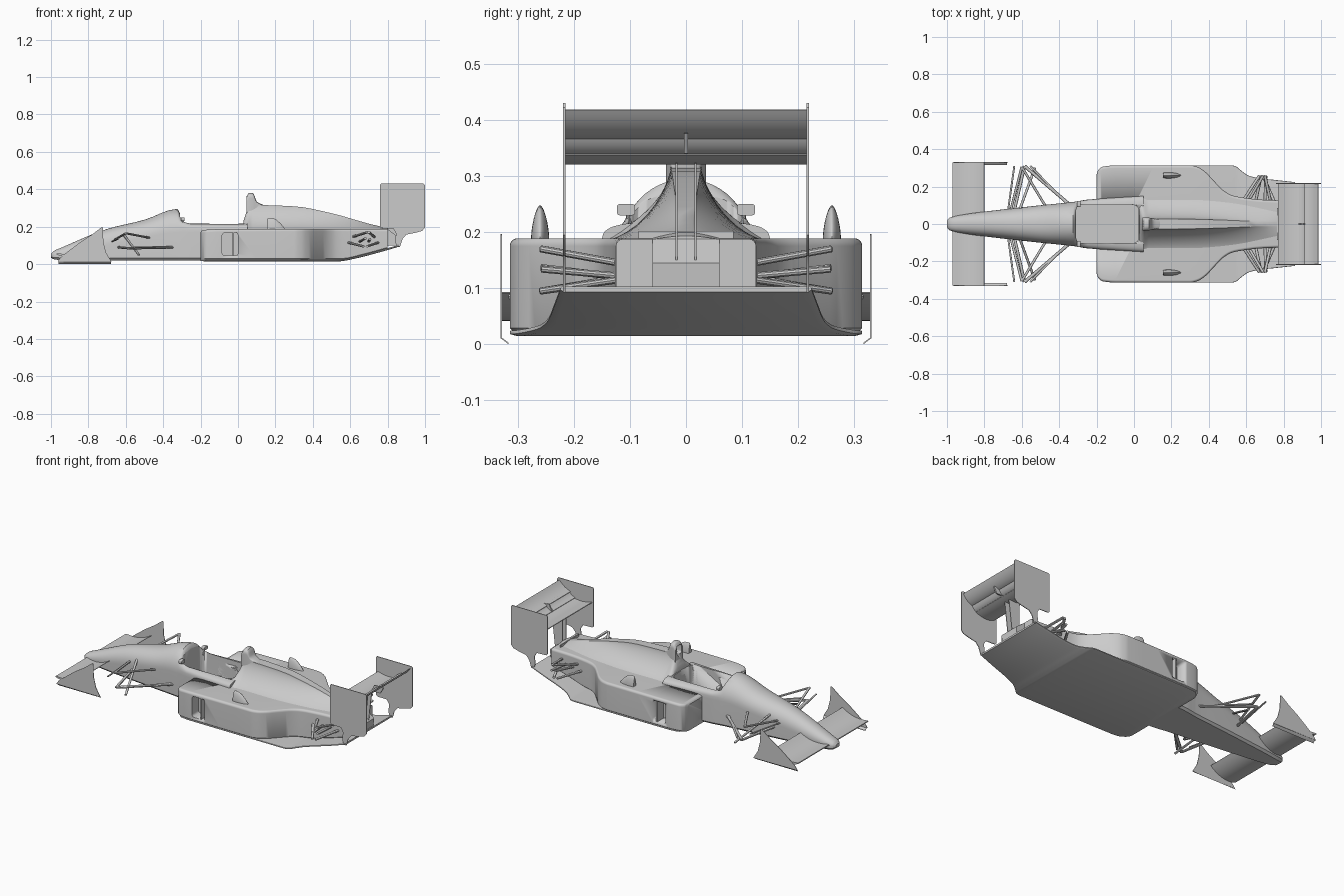
import bpy, bmesh, math
from mathutils import Vector

if "Cube" in bpy.data.objects:
    bpy.data.objects.remove(bpy.data.objects["Cube"])


def finish(name, bm, angle=35):
    bmesh.ops.remove_doubles(bm, verts=bm.verts, dist=1e-5)
    bmesh.ops.recalc_face_normals(bm, faces=bm.faces)
    me = bpy.data.meshes.new(name)
    bm.to_mesh(me)
    bm.free()
    ob = bpy.data.objects.new(name, me)
    bpy.context.collection.objects.link(ob)
    bpy.ops.object.select_all(action='DESELECT')
    ob.select_set(True)
    bpy.context.view_layer.objects.active = ob
    bpy.ops.object.shade_smooth_by_angle(angle=math.radians(angle))
    return ob


def prism(name, pts, vec):
    """Polygon of 3D points pushed along a vector."""
    bm = bmesh.new()
    a = [bm.verts.new(p) for p in pts]
    b = [bm.verts.new(Vector(p) + Vector(vec)) for p in pts]
    n = len(pts)
    bm.faces.new(a)
    bm.faces.new(b)
    for i in range(n):
        bm.faces.new((a[i], a[(i + 1) % n], b[(i + 1) % n], b[i]))
    return finish(name, bm)


def densify(rows, n):
    """Monotone cubic interpolation of table rows along x (first column)."""
    sec = [[(q - p) / (b[0] - a[0]) for p, q in zip(a, b)] for a, b in zip(rows, rows[1:])]
    sl = [sec[0]]
    for s, t in zip(sec, sec[1:]):
        sl.append([2 * p * q / (p + q) if p * q > 0 else 0 for p, q in zip(s, t)])
    sl.append(sec[-1])
    out = []
    for k, (a, b) in enumerate(zip(rows, rows[1:])):
        h = b[0] - a[0]
        for i in range(n):
            t = i / n
            r = [p * (1 + 2 * t) * (1 - t) ** 2 + h * m * t * (1 - t) ** 2
                 + q * t * t * (3 - 2 * t) + h * w * t * t * (t - 1)
                 for p, q, m, w in zip(a, b, sl[k], sl[k + 1])]
            r[0] = a[0] + h * t
            out.append(r)
    return out + [list(rows[-1])]


def loft(name, rows, n=4, y0=0):
    """Rows: x, half width, bottom z, shoulder z, top z, top curve power, top half width."""
    bm = bmesh.new()
    rings = []
    for x, w, zb, zs, zt, e, wt in densify(rows, n):
        c, d = min(.012, w * .4), min(.012, (zs - zb) / 2)
        half = [(w - c, zb), (w, zb + d)]
        for i in range(13):
            t = i / 12 * math.pi / 2
            half.append((wt + (w - wt) * max(0, math.cos(t)) ** e, zs + (zt - zs) * math.sin(t) ** e))
        full = half + [(-y, z) for y, z in reversed(half)]
        rings.append([bm.verts.new((x, y + y0, z)) for y, z in full])
    m = len(rings[0])
    for a, b in zip(rings, rings[1:]):
        for i in range(m):
            bm.faces.new((a[i], a[(i + 1) % m], b[(i + 1) % m], b[i]))
    bm.faces.new(rings[0])
    bm.faces.new(rings[-1])
    return finish(name, bm)


def rod(name, p, q, r=.006, flat=.6):
    p, q = Vector(p), Vector(q)
    d = (q - p).normalized()
    u = d.cross(Vector((0, 0, 1))).normalized()
    v = u.cross(d)
    ring = [p + u * r * math.cos(k * math.pi / 5) + v * r * flat * math.sin(k * math.pi / 5) for k in range(10)]
    return prism(name, ring, q - p)


def wing(name, line, thick, ya, yb):
    """Cambered blade from a quadratic centre line of three (x, z) points."""
    A, B, C = [Vector(p) for p in line]
    up, low = [], []
    for i in range(13):
        t = i / 12
        p = A * (1 - t) ** 2 + B * 2 * t * (1 - t) + C * t * t
        d = ((B - A) * (1 - t) + (C - B) * t).normalized()
        h = thick * (math.sqrt(t + .01) * (1 - t) * 1.3 + .1)
        up.append((p.x - d.y * h, ya, p.y + d.x * h))
        low.append((p.x + d.y * h, ya, p.y - d.x * h))
    return prism(name, up + low[::-1], (0, yb - ya, 0))


def rrect(x0, x1, y0, y1, r):
    out = []
    for cx, cy, a in ((x1 - r, y1 - r, 0), (x0 + r, y1 - r, 90), (x0 + r, y0 + r, 180), (x1 - r, y0 + r, 270)):
        for k in range(5):
            t = math.radians(a + k * 22.5)
            out.append((cx + r * math.cos(t), cy + r * math.sin(t)))
    return out


def cut(targets, cutter):
    for ob in targets:
        m = ob.modifiers.new('cut', 'BOOLEAN')
        m.operation, m.solver, m.object = 'DIFFERENCE', 'EXACT', cutter
        bpy.context.view_layer.objects.active = ob
        bpy.ops.object.modifier_apply(modifier=m.name)
    bpy.data.objects.remove(cutter)


def floor_z(x):
    return .015 + .078 * (max(0, x - .55) / .31) ** 1.2


# nose and cockpit tub
tub = loft('nose_and_tub', [
    (-1, .018, .035, .045, .055, .9, 0), (-.985, .034, .026, .045, .07, .9, 0), (-.94, .046, .021, .05, .09, .9, 0),
    (-.7, .078, .02, .1, .188, .9, 0), (-.5, .1, .02, .14, .237, .9, 0), (-.325, .118, .02, .17, .295, 1, 0),
    (-.3, .122, .02, .17, .25, .7, 0), (-.25, .13, .02, .17, .222, .5, 0), (.05, .15, .02, .175, .218, .5, 0)])

# side pods narrowing to the gearbox
pods = loft('side_pods', [
    (x, w, floor_z(x) + .002, zt - .014, zt, 1, w - .014) for x, w, zt in (
        (-.2, .265, .172), (-.192, .288, .18), (-.165, .307, .184), (-.1, .313, .187), (.3, .314, .189),
        (.34, .305, .189), (.38, .28, .189), (.43, .228, .189), (.48, .178, .189), (.52, .155, .189),
        (.56, .145, .189), (.68, .13, .189), (.8, .125, .188))])

# engine cover spine
spine = loft('engine_cover', [
    (.03, .15, .1, .18, .235, 1.6, .03), (.055, .15, .1, .182, .3, 2.6, .028), (.08, .15, .1, .182, .316, 3, .028),
    (.3, .15, .1, .184, .309, 3, .026), (.5, .13, .1, .184, .272, 2.6, .02), (.7, .085, .11, .186, .216, 2, .012),
    (.8, .06, .12, .186, .193, 1.5, .01)])

# floor and diffuser
loft('floor_and_diffuser', [
    (x, w, floor_z(x), floor_z(x) + .007, floor_z(x) + .01, 1, w - .004) for x, w in (
        (-.185, .285), (-.16, .305), (-.1, .312), (.52, .314), (.545, .308), (.57, .288), (.61, .26),
        (.67, .245), (.76, .235), (.86, .224))])

# cockpit opening and side inlets
cut([tub, pods, spine], prism('cockpit_cutter', [(x, y, .07) for x, y in rrect(-.31, .025, -.102, .102, .03)], (0, 0, .4)))
for s in (1, -1):
    cut([pods], prism('inlet_cutter', [(x, s * .25, z) for x, z in rrect(-.085, .0, .045, .168, .015)], (0, s * .1, 0)))
    prism('inlet_vane', [(-.03, s * .255, .045), (-.022, s * .255, .045), (-.022, s * .312, .045), (-.03, s * .312, .045)], (0, 0, .123))

# roll hoop with opening
hoop = loft('roll_hoop', [
    (.045, .036, .24, .33, .36, .8, 0), (.06, .036, .25, .35, .381, .8, 0), (.08, .034, .25, .35, .38, .8, 0),
    (.1, .03, .25, .325, .335, .8, 0), (.14, .022, .25, .31, .315, .8, 0)])
cut([hoop], prism('hoop_cutter', [(.02, y, z) for y, z in rrect(-.022, .022, .31, .362, .012)], (.055, 0, 0)))

# front wing
wing('front_wing', [(-.97, .055), (-.88, .03), (-.8, .092)], .011, -.33, .33)

# rear wing blades, bracket, tail lip
wing('rear_wing_main', [(.77, .34), (.83, .312), (.9, .338)], .009, -.217, .217)
wing('rear_wing_middle', [(.882, .338), (.91, .342), (.928, .374)], .006, -.217, .217)
wing('rear_wing_flap', [(.912, .366), (.955, .375), (.985, .418)], .006, -.217, .217)
prism('wing_bracket', [(.88, -.004, .34), (.94, -.004, .34), (.96, -.004, .376), (.9, -.004, .378)], (0, .008, 0))
prism('tail_lip', [(.765, -.085, .18), (.772, -.085, .18), (.772, -.085, .202), (.765, -.085, .202)], (0, .17, 0))
prism('tail_block', [(.78, -.06, .1), (.85, -.06, .1), (.855, -.06, .145), (.8, -.06, .188), (.78, -.06, .188)], (0, .12, 0))

for s in (1, -1):
    # wing endplates
    prism('front_endplate', [(x, s * .328, z) for x, z in (
        (-.965, .013), (-.95, .035), (-.9, .075), (-.84, .12), (-.78, .158), (-.73, .197), (-.722, .195),
        (-.72, .12), (-.705, .06), (-.675, .01))], (0, s * .003, 0))
    prism('front_endplate_foot', [(-.96, s * .331, .014), (-.96, s * .329, .01), (-.96, s * .316, 0), (-.96, s * .316, .003)], (.28, 0, 0))
    prism('rear_endplate', [(x, s * .215, z) for x, z in (
        (.765, .43), (.992, .43), (1, .422), (1, .195), (.985, .178), (.95, .168), (.9, .158), (.88, .135),
        (.866, .092), (.85, .092), (.84, .12), (.845, .165), (.83, .19), (.768, .192), (.76, .2), (.76, .424))], (0, s * .004, 0))
    # rear wing posts
    prism('wing_post', [(x, s * .017 - .002, z) for x, z in ((.8, .15), (.85, .15), (.87, .322), (.8, .33))], (0, .004, 0))
    # pod scoops
    loft('pod_scoop', [
        (.155, .012, .17, .19, .238, 1.2, 0), (.162, .015, .17, .19, .248, 1.2, 0), (.19, .016, .17, .19, .245, 1.2, 0),
        (.225, .012, .17, .185, .22, 1.2, 0), (.25, .004, .17, .18, .19, 1.2, 0)], 3, s * .26)
    # mirrors
    prism('mirror', [(-.305, s * .107 + y, z) for y, z in rrect(-.016, .016, .23, .25, .005)], (.02, 0, 0))
    rod('mirror_stem', (-.295, s * .095, .2), (-.295, s * .105, .235), .004, 1)
    # front suspension
    for name, p, q, r in (
            ('front_lower_arm', (-.34, .1, .09), (-.585, .31, .085), .009),
            ('front_lower_arm', (-.64, .07, .09), (-.585, .31, .085), .008),
            ('front_upper_arm', (-.47, .09, .14), (-.6, .305, .165), .007),
            ('front_upper_arm', (-.66, .07, .13), (-.6, .305, .165), .007),
            ('front_push_rod', (-.61, .08, .155), (-.53, .3, .05), .007),
            ('front_long_arm', (-.35, .1, .092), (-.555, .31, .09), .006),
            ('steering_rod', (-.675, .06, .12), (-.64, .31, .135), .005),
            # rear suspension
            ('rear_upper_arm', (.61, .12, .145), (.69, .258, .17), .008),
            ('rear_upper_arm', (.73, .12, .145), (.7, .258, .17), .008),
            ('rear_toe_rod', (.65, .12, .12), (.68, .258, .137), .008),
            ('rear_drive_rod', (.7, .12, .122), (.705, .258, .134), .008),
            ('rear_lower_arm', (.58, .12, .118), (.67, .258, .095), .008),
            ('rear_lower_arm', (.75, .12, .115), (.69, .258, .095), .008)):
        rod(name, (p[0], s * p[1], p[2]), (q[0], s * q[1], q[2]), r, .8)
